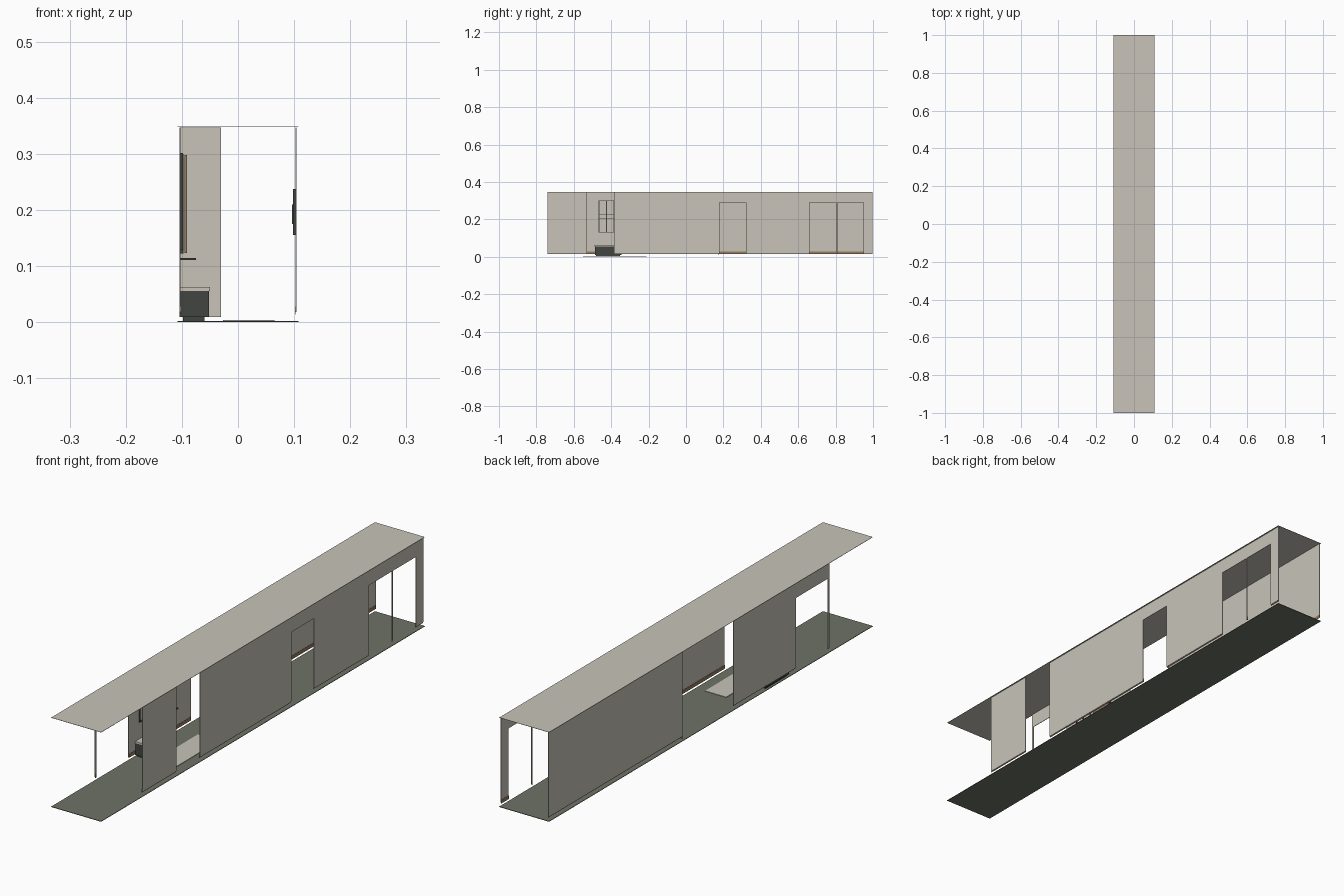
import bpy

if "Cube" in bpy.data.objects:
    bpy.data.objects.remove(bpy.data.objects["Cube"], do_unlink=True)


def material(name, r, g, b):
    m = bpy.data.materials.new(name)
    m.use_nodes = True
    m.diffuse_color = (r, g, b, 1)
    m.node_tree.nodes["Principled BSDF"].inputs["Base Color"].default_value = (r, g, b, 1)
    return m


PLASTER = material("warm_plaster", 0.58, 0.55, 0.485)
FLOOR = material("grey_green_floor", 0.155, 0.17, 0.13)
DARK = material("dark_green_grey", 0.052, 0.06, 0.052)
WOOD = material("brown_wood", 0.30, 0.20, 0.12)


def box(name, mat, xs, ys, zs):
    """Axis-aligned box from its ranges."""
    bpy.ops.mesh.primitive_cube_add(size=1)
    ob = bpy.context.object
    ob.name = name
    ob.location = [(a + b) / 2 for a, b in (xs, ys, zs)]
    ob.scale = [b - a for a, b in (xs, ys, zs)]
    bpy.ops.object.transform_apply(location=True, scale=True, rotation=False)
    ob.data.materials.append(mat)
    return ob


WALL_Z = (0.018, 0.347)
HEAD_Z = (0.29, 0.347)
BASE_Z = (0.014, 0.028)


def wall(name, side, panels, headers):
    """Long wall made of full-height panels, door headers and skirting."""
    xs = sorted((side * 0.1025, side * 0.1045))
    skirt = sorted((side * 0.1015, side * 0.1025))
    for i, ys in enumerate(panels):
        box(f"{name}_panel_{i + 1}", PLASTER, xs, ys, WALL_Z)
        box(f"{name}_skirting_{i + 1}", WOOD, skirt, ys, BASE_Z)
    for i, ys in enumerate(headers):
        box(f"{name}_door_header_{i + 1}", PLASTER, xs, ys, HEAD_Z)


# Floor and roof slabs
box("floor", FLOOR, (-0.108, 0.108), (-1, 1), (0, 0.002))
box("roof", PLASTER, (-0.108, 0.108), (-1, 1), (0.349, 0.350))

# Long walls with door openings
wall("left_wall", 1,
     [(-0.74, -0.53), (-0.385, 0.18), (0.32, 0.66), (0.803, 0.809), (0.95, 0.998)],
     [(0.18, 0.32), (0.66, 0.803), (0.809, 0.95)])
wall("right_wall", -1,
     [(-0.737, -0.728), (-0.53, -0.145), (0.17, 0.998)],
     [(-0.728, -0.53)])

# Short cross wall
box("cross_wall", PLASTER, (-0.104, -0.03), (0.171, 0.174), (0.009, 0.347))

# Rug
box("rug", PLASTER, (-0.027, 0.065), (-0.55, -0.21), (0.002, 0.004))

# Bench with plinth and cushion top
box("bench_plinth", DARK, (-0.098, -0.06), (-0.48, -0.352), (0.002, 0.009))
box("bench_body", DARK, (-0.104, -0.052), (-0.487, -0.345), (0.009, 0.056))
box("bench_top", PLASTER, (-0.104, -0.05), (-0.489, -0.343), (0.056, 0.063))

# Window frame of slim bars
for i, y in enumerate((-0.465, -0.425, -0.385)):
    box(f"window_upright_{i + 1}", DARK, (-0.1025, -0.098),
        (y - 0.0015, y + 0.0015), (0.13, 0.30))
for i, z in enumerate((0.13, 0.205, 0.226, 0.30)):
    box(f"window_rail_{i + 1}", DARK, (-0.1025, -0.098),
        (-0.465, -0.385), (z - 0.0015, z + 0.0015))

# Dark wall panel with wooden front and shelf below
box("wall_panel", DARK, (-0.1025, -0.097), (-0.36, -0.26), (0.122, 0.30))
box("wall_panel_front", WOOD, (-0.095, -0.091), (-0.355, -0.265), (0.123, 0.298))
box("wall_shelf", DARK, (-0.1025, -0.075), (-0.36, -0.26), (0.111, 0.114))

# Screen on the opposite wall
box("screen", DARK, (0.098, 0.1025), (-0.06, 0.085), (0.155, 0.237))
box("screen_front", DARK, (0.096, 0.098), (-0.025, 0.05), (0.175, 0.21))
